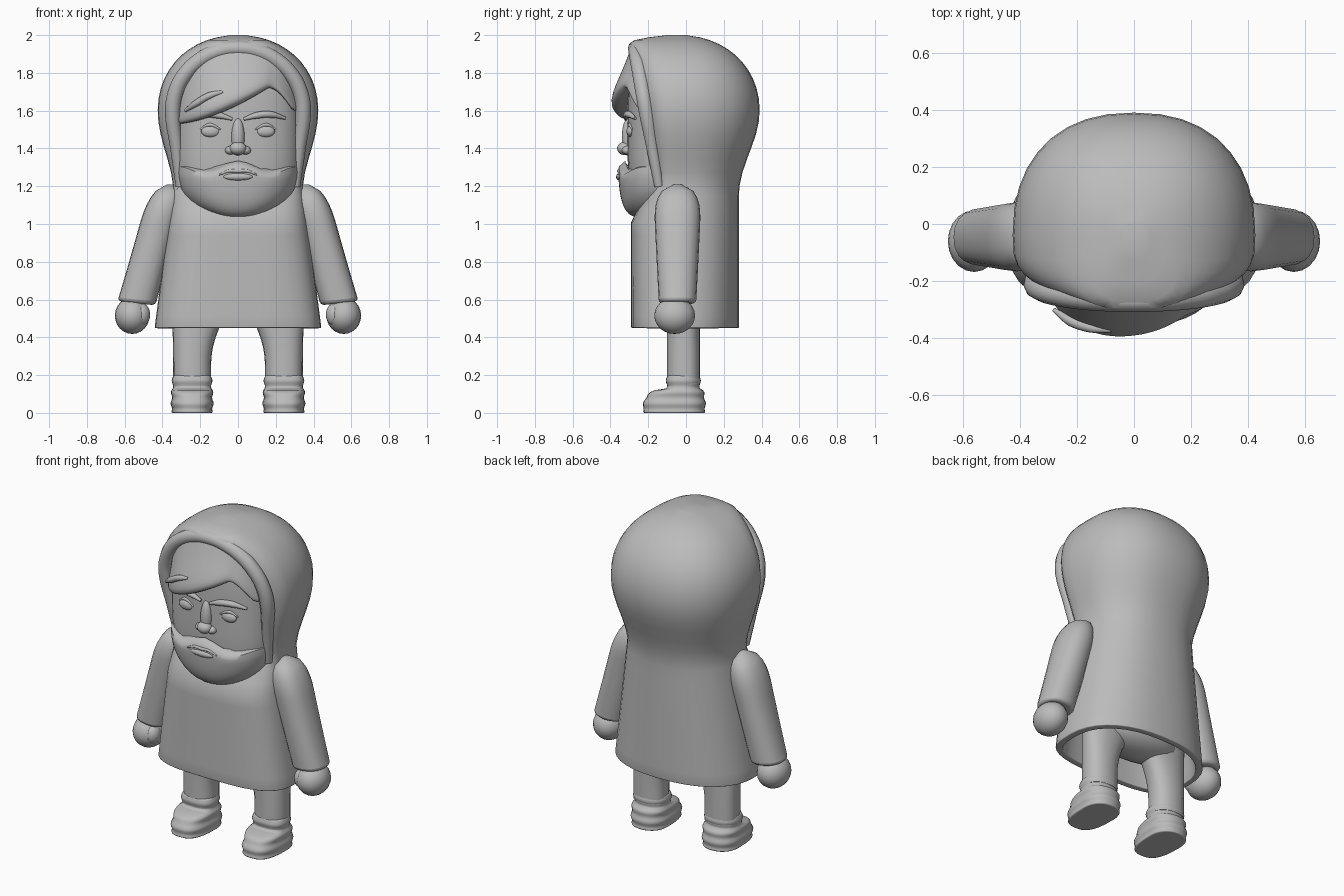
import bpy
from math import sin, cos, pi, radians, copysign

cube = bpy.data.objects.get("Cube")
if cube:
    bpy.data.objects.remove(cube, do_unlink=True)

clay = bpy.data.materials.new("clay_grey")
clay.use_nodes = True
grey = (0.5, 0.5, 0.5, 1)
clay.diffuse_color = grey
clay.node_tree.nodes["Principled BSDF"].inputs["Base Color"].default_value = grey


def finish(obj, mirror=False, bevel=0, shell=0):
    """Colour and smooth a part, then add its modifiers."""
    obj.data.materials.append(clay)
    bpy.ops.object.select_all(action="DESELECT")
    obj.select_set(True)
    bpy.context.view_layer.objects.active = obj
    if obj.type == "MESH":
        bpy.ops.object.shade_smooth_by_angle(angle=radians(60))
    if shell:
        solidify = obj.modifiers.new("Shell", "SOLIDIFY")
        solidify.thickness = shell
        solidify.offset = -1
    if bevel:
        rounding = obj.modifiers.new("Rounding", "BEVEL")
        rounding.width = bevel
        rounding.segments = 3
        rounding.limit_method = "ANGLE"
        rounding.angle_limit = radians(60)
    if mirror:
        obj.modifiers.new("Mirror", "MIRROR")
    return obj


def link(name, data):
    obj = bpy.data.objects.new(name, data)
    bpy.context.collection.objects.link(obj)
    return obj


def mesh_part(name, verts, faces, **options):
    mesh = bpy.data.meshes.new(name)
    mesh.from_pydata(verts, [], faces)
    mesh.update()
    return finish(link(name, mesh), **options)


def egg(t, n=2):
    """Rounded falloff from one at the middle to nothing at the end."""
    return max(0.01, 1 - min(1, abs(t)) ** n) ** (1 / n)


def steps(start, end, count):
    return [start + (end - start) * i / count for i in range(count + 1)]


def power(value, n):
    return copysign(abs(value) ** (2 / n), value)


def loft(name, heights, section, middle=0, front=2.4, back=2.2, sides=28,
         warp=None, open_base=False, **options):
    """Skin rounded rings; section(z) gives centre x, half width, front y, back y."""
    verts, faces = [], []
    for z in heights:
        centre, width, front_y, back_y = section(z)
        for i in range(sides):
            angle = 2 * pi * i / sides
            ahead = sin(angle) < 0
            n = front if ahead else back
            reach = middle - front_y if ahead else back_y - middle
            point = (centre + width * power(cos(angle), n),
                     middle + reach * power(sin(angle), n), z)
            verts.append(warp(*point) if warp else point)
    for start in range(0, len(verts) - sides, sides):
        for i in range(sides):
            a, b = start + i, start + (i + 1) % sides
            faces.append((a, b, b + sides, a + sides))
    faces.append(tuple(range(len(verts) - sides, len(verts))))
    if not open_base:
        faces.append(tuple(reversed(range(sides))))
    return mesh_part(name, verts, faces, **options)


def ball(name, location, size, mirror=False):
    bpy.ops.mesh.primitive_uv_sphere_add(segments=20, ring_count=12, location=location)
    obj = bpy.context.object
    obj.name = name
    obj.scale = size
    bpy.ops.object.transform_apply(location=True, rotation=True, scale=True)
    finish(obj, mirror)


def tube(name, points, radius, thickness, mirror=False):
    """Smooth round strip whose thickness follows a list of factors."""
    curve = bpy.data.curves.new(name, "CURVE")
    curve.dimensions = "3D"
    curve.bevel_depth = radius
    curve.bevel_resolution = 3
    curve.resolution_u = 5
    curve.use_fill_caps = True
    spline = curve.splines.new("BEZIER")
    spline.bezier_points.add(len(points) - 1)
    for knot, point, factor in zip(spline.bezier_points, points, thickness):
        knot.co = point
        knot.radius = factor
        knot.handle_left_type = knot.handle_right_type = "AUTO"
    finish(link(name, curve), mirror)


def face_y(x):
    return -0.1 - 0.21 * egg(x / 0.33, 2.5)


def stroke(name, outline, radius, lift, mirror=False):
    """Tapered strip laid on the face along (x, z) points."""
    points = [(x, face_y(x) - lift, z) for x, z in outline]
    ends = len(points) - 1
    tube(name, points, radius, [0.4 + 0.6 * sin(pi * i / ends) for i in range(ends + 1)], mirror)


# Hooded coat: one hollow shell, flared at the hem, drawn in at the neck, domed on top
def hood_front(z):
    return -0.24 - 0.17 * (z - 1.6)


def coat_section(z):
    if z > 1.6:
        dome = egg((z - 1.6) / 0.4, 2.1)
        return 0, 0.425 * dome, max(hood_front(z), -0.04 - 0.6 * dome), 0.43 * dome - 0.04
    swell = (1 + cos(pi * min(1, (1.6 - z) / 0.45))) / 2
    width = max(0.5 - 0.13 * z, 0.34 + 0.085 * swell)
    front = max(-0.29, min(hood_front(z), 0.55 * z - 0.85))
    return 0, width, front, 0.28 + 0.11 * swell


heights = steps(0.45, 1.15, 10) + [1.15 + 0.85 * sin(t) for t in steps(0.06, pi / 2, 18)]
coat = loft("hooded_coat", heights, coat_section, middle=-0.04, front=3.2, back=2.3,
            sides=36, open_base=True, shell=0.04, bevel=0.015)


# Hood opening
def opening_section(z):
    return 0, 0.32 * egg(max(0, z - 1.6) / 0.3), -0.6, -0.1


cutter = loft("hood_cutter", steps(1.2, 1.9, 20), opening_section, middle=-0.35, front=12, back=12)
cutter.hide_render = True
cutter.hide_set(True)
cut = coat.modifiers.new("Opening", "BOOLEAN")
cut.operation = "DIFFERENCE"
cut.solver = "EXACT"
cut.object = cutter

# Hood rim: rolled edge round the opening, thinning beside the jaw
half_rim = [(0.345 - drop / 10, 1.6 - drop, 1 - drop) for drop in (0.4, 0.2)]
half_rim += [(0.345 * cos(t), 1.6 + 0.33 * sin(t), 1) for t in steps(0, pi / 2, 5)]
rim = half_rim + [(-x, z, size) for x, z, size in reversed(half_rim[:-1])]
tube("hood_rim", [(x, hood_front(z) + 0.03, z) for x, z, size in rim], 0.042,
     [size for x, z, size in rim])


# Head
def head_section(z):
    size = egg((z - 1.5) / 0.42, 4)
    return 0, 0.33 * size, -0.1 - 0.21 * size, 0


loft("head", steps(1.12, 1.91, 14), head_section, middle=-0.1, front=2.5, sides=36)


# Beard: full jaw whose upper edge follows the moustache wave
def beard_section(z):
    size = egg((z - 1.33) / 0.3, 2.4)
    lip = 1 - 0.15 * max(0, (z - 1.27) / 0.04) ** 2
    return 0, 0.328 * size * lip, -0.1 - 0.26 * size ** 0.35 * lip, -0.1 + 0.1 * size


def moustache(x, y, z):
    lift = min(1, max(0, (z - 1.18) / 0.12))
    return x, y, z + 0.025 * lift * cos(pi * x / 0.16)


loft("beard", [1.31 - 0.275 * cos(t) for t in steps(0, pi / 2, 16)], beard_section,
     middle=-0.1, sides=48, warp=moustache)

# Mouth
ball("lower_lip", (0, -0.35, 1.25), (0.08, 0.02, 0.02))
stroke("upper_lip", [(-0.1, 1.26), (-0.05, 1.28), (0, 1.28), (0.05, 1.28), (0.1, 1.26)], 0.01, 0.045)

# Nose
ball("nose_bridge", (0, -0.305, 1.46), (0.035, 0.035, 0.1))
ball("nose_tip", (0, -0.325, 1.4), (0.045, 0.04, 0.035))
ball("nostril", (0.04, -0.31, 1.39), (0.028, 0.03, 0.023), mirror=True)

# Eyes and brows
ball("eye", (0.145, -0.295, 1.49), (0.05, 0.02, 0.03), mirror=True)
stroke("eyelid", [(0.09, 1.5), (0.15, 1.525), (0.2, 1.5)], 0.01, 0, mirror=True)
stroke("brow", [(0.03, 1.555), (0.1, 1.575), (0.17, 1.58), (0.25, 1.56)], 0.02, 0.01, mirror=True)


# Hair: fringe swept across the forehead, thickest along its lower edge
def fringe_edge(x):
    if x > 0.16:
        return 1.6 + 0.12 * cos(pi / 2 * min(1, (x - 0.16) / 0.13))
    return 1.53 + 0.19 * ((x + 0.32) / 0.48) ** 1.6


columns, rows = 40, 10
verts, faces = [], []
for x in steps(-0.315, 0.315, columns):
    low, high = fringe_edge(x), 1.6 + 0.31 * egg(x / 0.33, 2.2)
    depth = 0.04 + 0.055 * max(0, 1 - ((x + 0.07) / 0.25) ** 2)
    for t in steps(0, 1, rows):
        swell = sin(pi * t ** 0.7)
        verts.append((x, face_y(x) + 0.01 - depth * swell, low + (high - low) * t * t))
for i in range(columns):
    for j in range(rows):
        a = i * (rows + 1) + j
        b = a + rows + 1
        faces.append((a, b, b + 1, a + 1))
mesh_part("hair_fringe", verts, faces)
stroke("hair_lock", [(-0.28, 1.6), (-0.22, 1.64), (-0.15, 1.68), (-0.08, 1.7)], 0.02, 0.065)


# Arms: sleeves hanging outward with cuffs dipping toward the body
def sleeve_section(z):
    size = egg(max(0, z - 1) / 0.21, 2.4)
    reach = (0.1 + 0.05 * (z - 0.6)) * size
    return 0.7 - 0.28 * z, 0.1 * size, -0.045 - reach, -0.045 + reach


def slant(x, y, z):
    return x, y, z + (x - 0.53) * 0.2 * min(1, max(0, 1.4 - z / 0.7))


loft("sleeve", steps(0.58, 1.21, 18), sleeve_section, middle=-0.045, sides=20,
     warp=slant, mirror=True, bevel=0.02)

# Hands: mitten fists with a thumb
ball("hand", (0.56, -0.06, 0.515), (0.092, 0.108, 0.097), mirror=True)
ball("thumb", (0.51, -0.1, 0.52), (0.045, 0.05, 0.06), mirror=True)


# Legs: widening to join under the coat
def leg_section(z):
    flare = max(0, z - 0.25) ** 2
    return 0.243 - flare / 2, 0.1 + 0.6 * flare, -0.1, 0.075


loft("leg", steps(0.15, 0.65, 10), leg_section, sides=20, mirror=True)
ball("pelvis", (0, -0.01, 0.56), (0.3, 0.14, 0.1))


# Boots: rounded toe running into a softly folded ankle
def boot_section(z):
    toe = max(0, egg(z / 0.13, 3) - 0.22)
    fold = 0.004 * cos(2 * pi * (z - 0.17) / 0.06)
    return 0.243, 0.104 + 0.008 * toe + fold, -0.103 - 0.16 * toe - fold, 0.075 + 0.035 * toe + fold


loft("boot", steps(0, 0.2, 20), boot_section, middle=-0.015, front=2.8, mirror=True, bevel=0.015)
